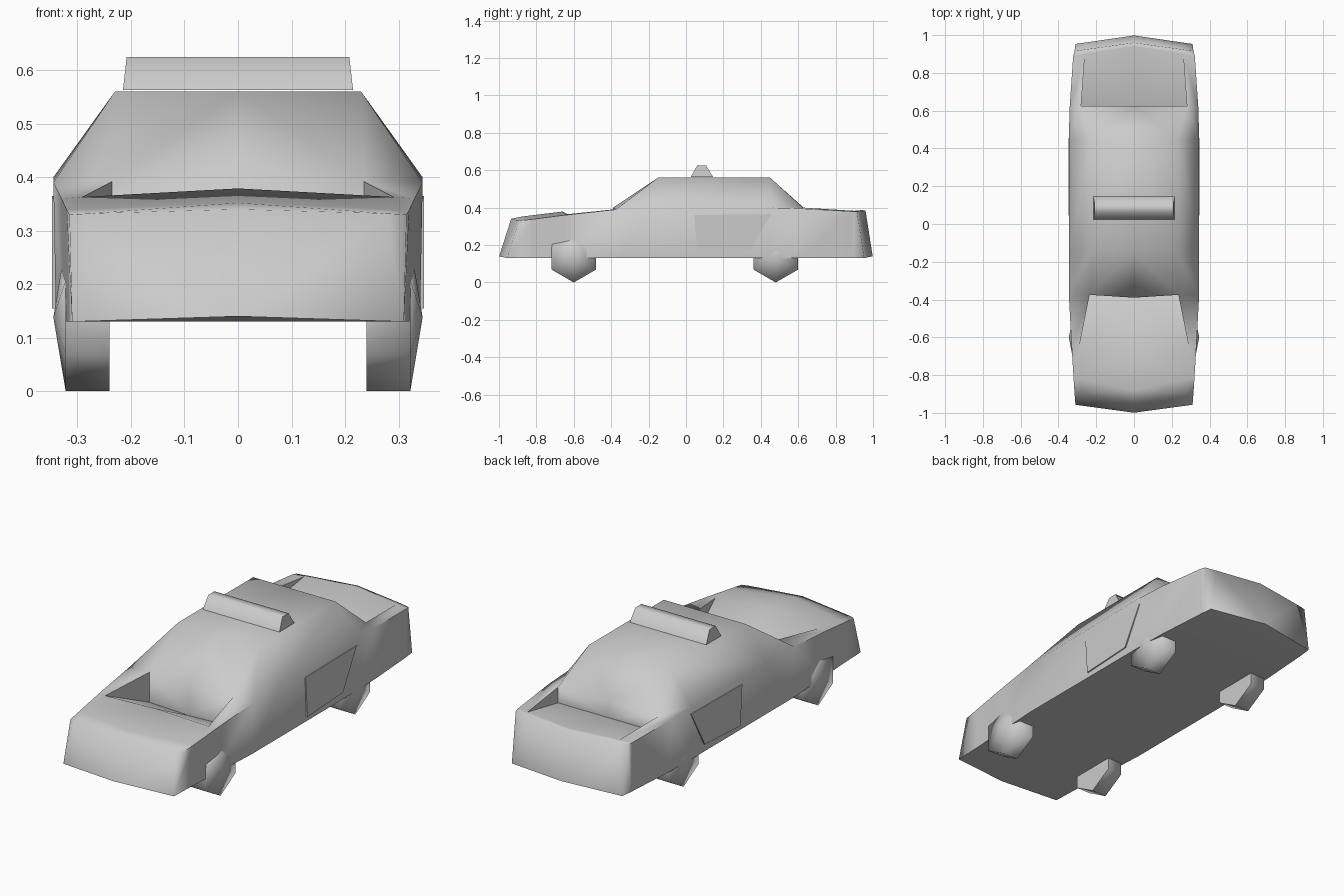
import bpy, bmesh, math
from mathutils import Vector

cube = bpy.data.objects.get("Cube")
if cube:
    bpy.data.objects.remove(cube, do_unlink=True)

GREY = (0.6, 0.6, 0.6, 1)
paint = bpy.data.materials.new("plain grey")
paint.use_nodes = True
paint.diffuse_color = GREY
paint.node_tree.nodes["Principled BSDF"].inputs["Base Color"].default_value = GREY


def finish(name, bm, mirror=False, angle=80):
    """Turn a bmesh into a smooth shaded object, optionally mirrored across x."""
    bmesh.ops.recalc_face_normals(bm, faces=bm.faces)
    mesh = bpy.data.meshes.new(name)
    bm.to_mesh(mesh)
    bm.free()
    mesh.materials.append(paint)
    obj = bpy.data.objects.new(name, mesh)
    bpy.context.collection.objects.link(obj)
    if mirror:
        mod = obj.modifiers.new("mirror", "MIRROR")
        mod.merge_threshold = 0.0005
    bpy.ops.object.select_all(action="DESELECT")
    obj.select_set(True)
    bpy.context.view_layer.objects.active = obj
    bpy.ops.object.shade_smooth_by_angle(angle=math.radians(angle))
    return obj


def prism(bm, start, end):
    """Closed solid between two matching outlines."""
    a = [bm.verts.new(p) for p in start]
    b = [bm.verts.new(p) for p in end]
    for i in range(len(a)):
        j = (i + 1) % len(a)
        bm.faces.new((a[i], a[j], b[j], b[i]))
    bm.faces.new(a)
    bm.faces.new(b)


# Body stations, front to back: belt point, upper edge point, centre line (y, z)
FLOOR = 0.13
stations = [
    ((.315, -.893, .33), (.28, -.9, .332), (-.935, .34)),     # nose
    ((.32, -.82, .338), (.285, -.82, .34), (-.88, .352)),     # bonnet front
    ((.33, -.65, .36), (.29, -.65, .363), (-.66, .379)),      # bonnet ridge
    ((.345, -.375, .39), (.235, -.375, .392), (-.39, .4)),    # windscreen foot
    ((.345, -.15, .395), (.23, -.15, .56), (-.15, .56)),      # roof front
    ((.345, .45, .4), (.23, .45, .56), (.45, .56)),           # roof back
    ((.341, .61, .395), (.28, .625, .4), (.625, .403)),       # boot front
    ((.322, .89, .38), (.26, .9, .383), (.94, .387)),         # boot back
    ((.315, .915, .378), (.25, .925, .38), (.96, .384)),      # tail
]
NOSE_RAKE, TAIL_RAKE = -.064, .038

bm = bmesh.new()
rings = []
for i, (belt, edge, (cy, cz)) in enumerate(stations):
    end = i in (0, len(stations) - 1)
    rake = NOSE_RAKE if i == 0 else TAIL_RAKE if end else 0
    sill = (belt[0] - .005, belt[1] + rake, FLOOR)
    keel = (0, cy + rake, FLOOR + (.01 if end else 0))
    rings.append([bm.verts.new(p) for p in (keel, sill, belt, edge, (0, cy, cz))])

RECESSES = {2: (2, 3, .24), 6: (7, 6, .32)}   # strip: rim ring, wall ring, depth
for i in range(len(rings) - 1):
    a, b = rings[i], rings[i + 1]
    for k in range(4):
        if k == 3 and i in RECESSES:
            continue
        bm.faces.new((a[k], a[k + 1], b[k + 1], b[k]))

# Rounded front and rear ends
for ring in (rings[0], rings[-1]):
    keel, sill, belt, edge, crown = ring
    bm.faces.new((keel, sill, edge, crown))
    bm.faces.new((sill, belt, edge))

# Sunken bonnet and boot floors
for rim_i, wall_i, depth in RECESSES.values():
    rim, wall = rings[rim_i], rings[wall_i]
    low_edge, low_mid = [bm.verts.new((v.co.x, v.co.y, depth)) for v in wall[3:]]
    bm.faces.new((rim[3], low_edge, low_mid, rim[4]))
    bm.faces.new((rim[3], wall[3], low_edge))
    bm.faces.new((wall[3], wall[4], low_mid, low_edge))
finish("body", bm, mirror=True)

# Six sided wheels with a pointed outer hub
RADIUS = .138
for name, y in (("front_wheels", -.6), ("rear_wheels", .48)):
    bm = bmesh.new()
    outline = [(RADIUS * math.sin(math.tau * k / 6), RADIUS * math.cos(math.tau * k / 6))
               for k in range(6)]
    inner = [bm.verts.new((.24, y + u, RADIUS + v)) for u, v in outline]
    outer = [bm.verts.new((.322, y + u, RADIUS + v)) for u, v in outline]
    hub = bm.verts.new((.345, y, RADIUS))
    bm.faces.new(inner)
    for k in range(6):
        j = (k + 1) % 6
        bm.faces.new((inner[k], inner[j], outer[j], outer[k]))
        bm.faces.new((outer[k], outer[j], hub))
    finish(name, bm, mirror=True)

# Slanted door plates
door = [(.045, .36), (.455, .365), (.345, .17), (.06, .155)]
bm = bmesh.new()
prism(bm, [(.341, y, z) for y, z in door], [(.348, y, z) for y, z in door])
finish("door_panels", bm, mirror=True)

# Roof light bar, tapering towards the top
bm = bmesh.new()
foot, top = .563, .625
low = [(-.215, .025, foot), (.215, .025, foot), (.215, .145, foot), (-.215, .145, foot)]
high = [(-.208, .06, top), (.208, .06, top), (.208, .108, top), (-.208, .108, top)]
prism(bm, low, high)
finish("roof_light_bar", bm)
